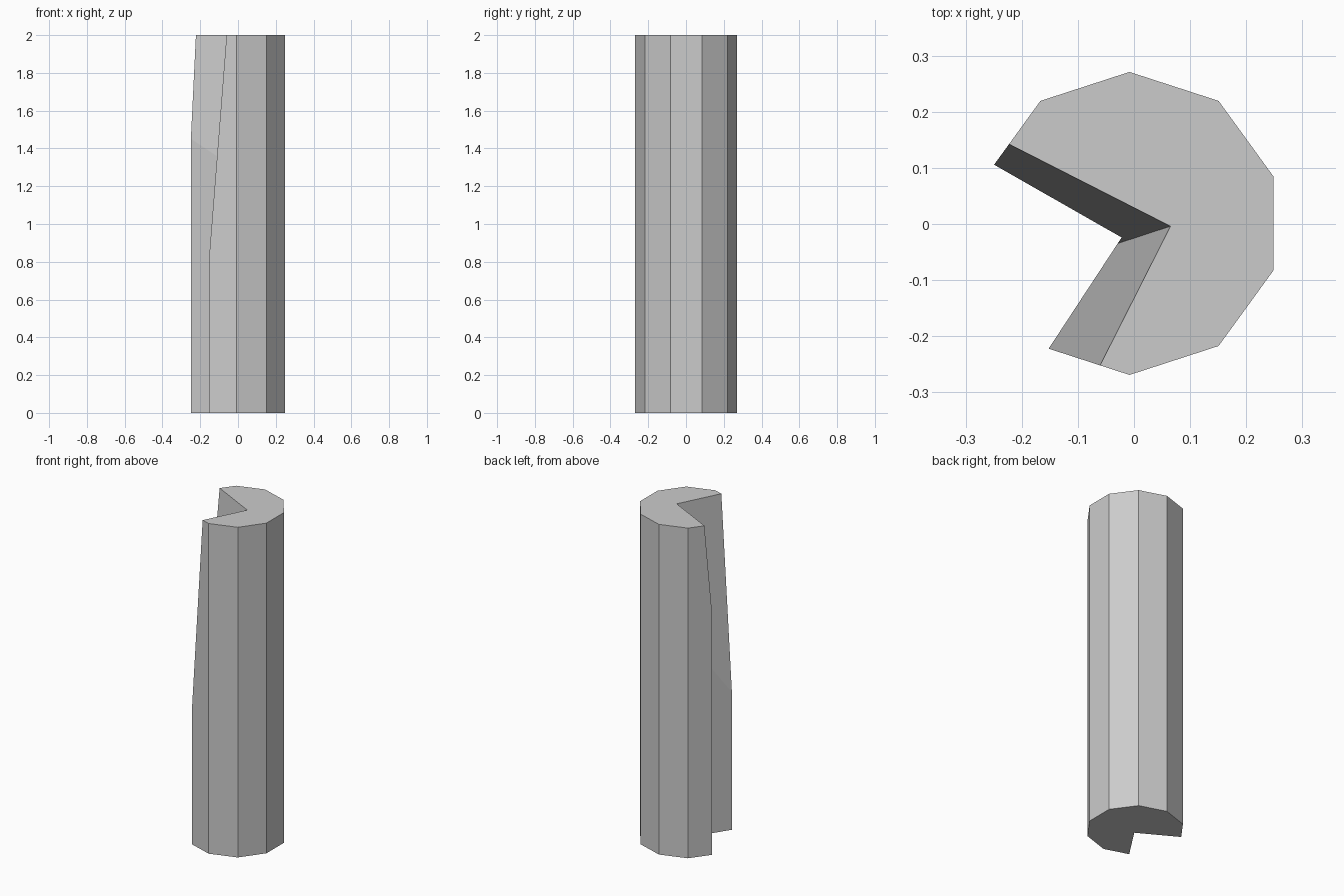
import bpy, bmesh
from math import sin, cos, radians
from mathutils import Vector

if "Cube" in bpy.data.objects:
    bpy.data.objects.remove(bpy.data.objects["Cube"])


def prism(name, bottom, top, z0, z1):
    """Closed solid between two matching outlines."""
    bm = bmesh.new()
    lo = [bm.verts.new((p[0], p[1], z0)) for p in bottom]
    hi = [bm.verts.new((p[0], p[1], z1)) for p in top]
    bm.faces.new(lo[::-1])
    bm.faces.new(hi)
    n = len(lo)
    for i in range(n):
        j = (i + 1) % n
        bm.faces.new((lo[i], lo[j], hi[j], hi[i]))
    bmesh.ops.recalc_face_normals(bm, faces=bm.faces)
    mesh = bpy.data.meshes.new(name)
    bm.to_mesh(mesh)
    bm.free()
    obj = bpy.data.objects.new(name, mesh)
    bpy.context.collection.objects.link(obj)
    return obj


def wedge(name, apex, arm_a, arm_b, lean, z_ref):
    """Notch cutter: two walls meeting at apex (given at z_ref), leaning per unit z."""
    z0, z1 = -0.4, 2.4
    a, b = Vector(arm_a).normalized(), Vector(arm_b).normalized()

    def outline(z):
        c = Vector(apex) + Vector(lean) * (z - z_ref)
        return [c, c + a, c + a + b, c + b]

    obj = prism(name, outline(z0), outline(z1), z0, z1)
    obj.hide_render = True
    return obj


# Ten-sided post
ring = [(-0.008 + 0.27 * cos(radians(90 + 36 * i)),
         0.001 + 0.27 * sin(radians(90 + 36 * i))) for i in range(10)]
post = prism("notched_post", ring, ring, 0, 2)

# Upright notch, then a leaning notch that widens the top
cutters = [
    wedge("upright_notch_cutter", (-0.022, -0.024), (-0.228, 0.130), (-0.130, -0.198), (0, 0), 0),
    wedge("leaning_notch_cutter", (0.065, -0.004), (-0.287, 0.146), (-0.125, -0.247), (0.1096, 0.0359), 2),
]
bpy.context.view_layer.objects.active = post
for cutter in cutters:
    mod = post.modifiers.new(cutter.name, 'BOOLEAN')
    mod.operation = 'DIFFERENCE'
    mod.solver = 'EXACT'
    mod.object = cutter
    bpy.ops.object.modifier_apply(modifier=mod.name)
    bpy.data.objects.remove(cutter)
